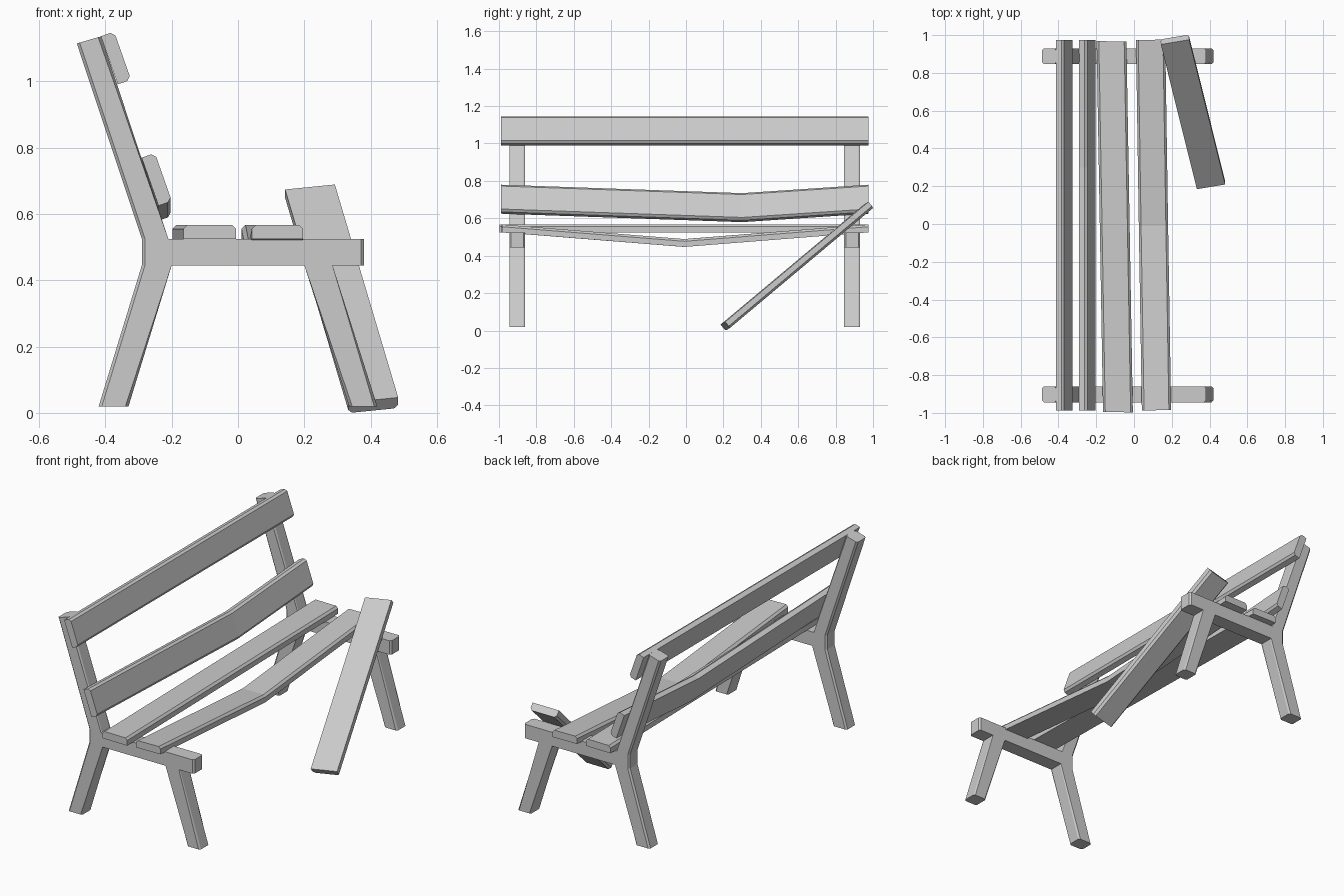
import bpy, bmesh
from mathutils import Vector

if "Cube" in bpy.data.objects:
    bpy.data.objects.remove(bpy.data.objects["Cube"])


def finish(bm, name):
    bmesh.ops.recalc_face_normals(bm, faces=bm.faces[:])
    me = bpy.data.meshes.new(name)
    bm.to_mesh(me)
    bm.free()
    ob = bpy.data.objects.new(name, me)
    bpy.context.collection.objects.link(ob)
    return ob


def plank(name, stations, normal, chamfer=0.012):
    """Loft a board through (base centre, width vector) stations, chamfered on the normal side."""
    bm = bmesh.new()
    n = Vector(normal)
    t = n.length
    rings = []
    for centre, width in stations:
        c, w = Vector(centre), Vector(width)
        k = 0.5 - chamfer / w.length
        h = 1 - chamfer / t
        section = [(-0.5, 0), (0.5, 0), (0.5, h), (k, 1), (-k, 1), (-0.5, h)]
        rings.append([bm.verts.new(c + w * a + n * b) for a, b in section])
    for r, s in zip(rings, rings[1:]):
        for i in range(6):
            j = (i + 1) % 6
            bm.faces.new((r[i], r[j], s[j], s[i]))
    bm.faces.new(rings[0])
    bm.faces.new(rings[-1])
    return finish(bm, name)


# End frames: legs, seat rail and leaning back post in one profile
PROFILE = [(-0.42, 0.02), (-0.33, 0.02), (-0.20, 0.445), (0.20, 0.445),
           (0.335, 0.02), (0.42, 0.02), (0.285, 0.445), (0.38, 0.445),
           (0.38, 0.525), (-0.21, 0.525), (-0.413, 1.135), (-0.486, 1.114),
           (-0.29, 0.525), (-0.29, 0.445)]


def end_frame(name, y, half=0.042):
    bm = bmesh.new()
    face = bm.faces.new([bm.verts.new((x, y - half, z)) for x, z in PROFILE])
    ext = bmesh.ops.extrude_face_region(bm, geom=[face])
    verts = [v for v in ext['geom'] if isinstance(v, bmesh.types.BMVert)]
    bmesh.ops.translate(bm, verts=verts, vec=(0, 2 * half, 0))
    bmesh.ops.recalc_face_normals(bm, faces=bm.faces[:])
    uprights = [e for e in bm.edges
                if abs(e.verts[0].co.z - e.verts[1].co.z) > 0.05]
    bmesh.ops.bevel(bm, geom=uprights, offset=0.009, offset_type='OFFSET',
                    segments=1, affect='EDGES')
    return finish(bm, name)


end_frame("front_end_frame", -0.902)
end_frame("rear_end_frame", 0.888)

# Backrest slats, the lower one sagging
Y0, Y1 = -0.988, 0.975
back_w = (0.051, 0, -0.145)
back_n = (0.040, 0, 0.014)
plank("upper_back_slat", [((-0.388, y, 1.063), back_w) for y in (Y0, Y1)], back_n)
plank("lower_back_slat", [((-0.265, y, z), back_w)
                          for y, z in ((Y0, 0.697), (0.3, 0.652), (Y1, 0.697))], back_n)

# Seat planks, slightly skewed, the front one sagging
up = (0, 0, 0.042)
seat_w = (0.158, -0.003, 0)
plank("back_seat_plank", [((-0.085, -0.996, 0.525), seat_w),
                          ((-0.119, 0.967, 0.525), seat_w)], up)
seat_w = (0.155, 0.003, 0)
plank("front_seat_plank", [((0.119, -0.986, 0.525), seat_w),
                           ((0.103, -0.01, 0.447), seat_w),
                           ((0.088, 0.975, 0.525), seat_w)], up)

# Loose broken plank propped on the rail, chamfered side facing down
loose_w = (0.15, 0.025, 0.015)
plank("loose_plank", [((0.408, 0.197, 0.039), loose_w),
                      ((0.217, 0.963, 0.681), loose_w)], (-0.001, 0.027, -0.032))
